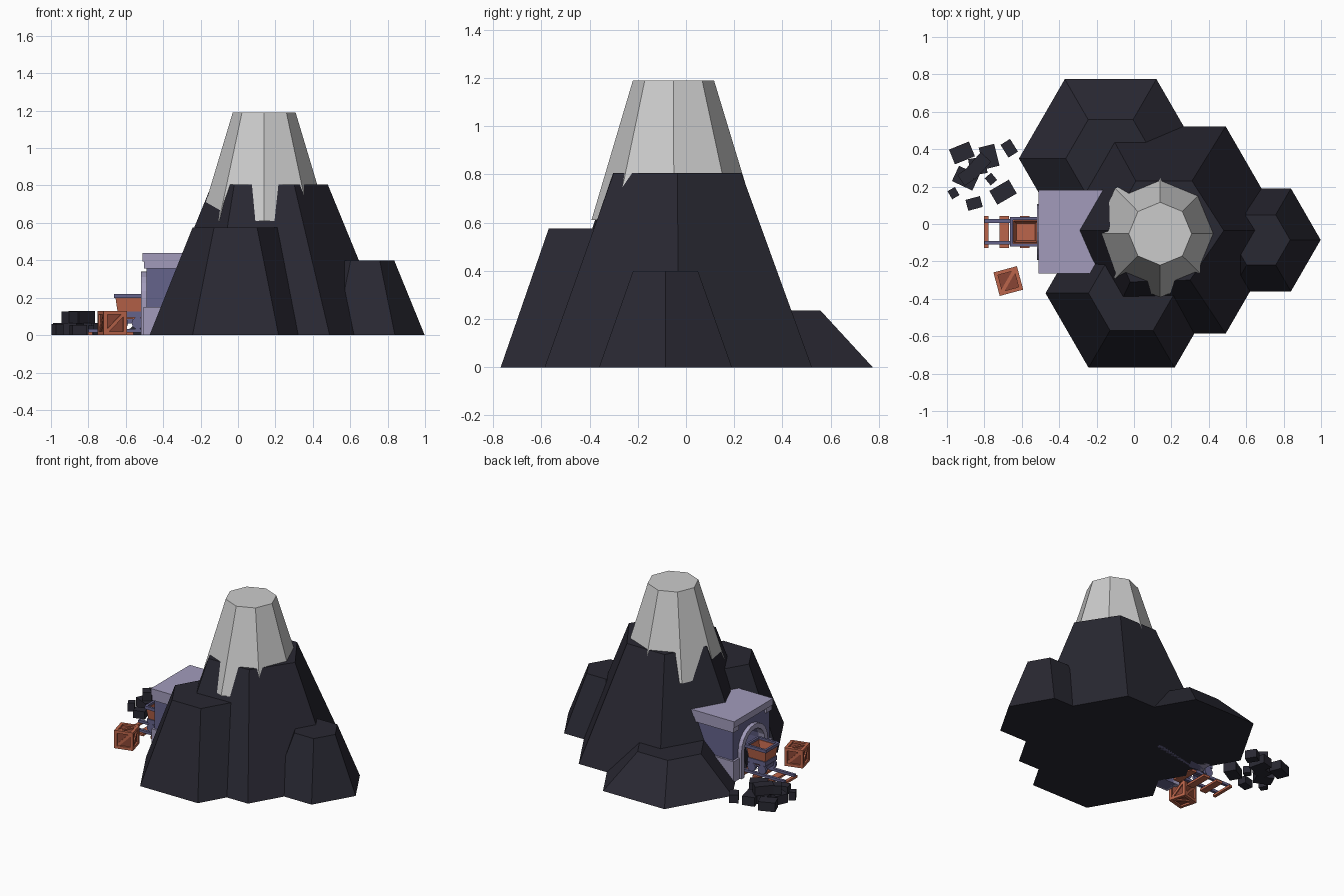
import bpy, bmesh
from math import sin, cos, pi, radians
from mathutils import Matrix, Vector

if "Cube" in bpy.data.objects:
    bpy.data.objects.remove(bpy.data.objects["Cube"])


def material(name, rgb):
    m = bpy.data.materials.new(name)
    m.diffuse_color = (*rgb, 1)
    m.use_nodes = True
    m.node_tree.nodes["Principled BSDF"].inputs["Base Color"].default_value = m.diffuse_color
    return m


ROCK = material("dark_rock", (0.022, 0.021, 0.032))
LILAC = material("light_stone", (0.36, 0.33, 0.50))
PURPLE = material("dark_stone", (0.13, 0.125, 0.26))
WOOD = material("wood", (0.50, 0.13, 0.07))
WOOD_DARK = material("wood_dark", (0.25, 0.06, 0.035))


def finish(name, bm, mat=None):
    bmesh.ops.recalc_face_normals(bm, faces=bm.faces)
    mesh = bpy.data.meshes.new(name)
    bm.to_mesh(mesh)
    bm.free()
    ob = bpy.data.objects.new(name, mesh)
    bpy.context.collection.objects.link(ob)
    if mat:
        mesh.materials.append(mat)
    return ob


def loft(name, lower, upper, mat=None):
    """Closed solid between two matching rings of points."""
    bm = bmesh.new()
    a = [bm.verts.new(p) for p in lower]
    b = [bm.verts.new(p) for p in upper]
    bm.faces.new(a)
    bm.faces.new(b)
    n = len(a)
    for i in range(n):
        j = (i + 1) % n
        bm.faces.new((a[i], a[j], b[j], b[i]))
    return finish(name, bm, mat)


def ring(x, y, z, r, sides):
    return [(x + r * cos(2 * pi * i / sides), y + r * sin(2 * pi * i / sides), z)
            for i in range(sides)]


def box(name, center, size, mat, turn=0.0, parent=None):
    bm = bmesh.new()
    bmesh.ops.create_cube(bm, size=1, matrix=Matrix.Diagonal((*size, 1)))
    ob = finish(name, bm, mat)
    ob.matrix_world = Matrix.Translation(center) @ Matrix.Rotation(radians(turn), 4, 'Z')
    return ob


def extrude_x(name, profile, x0, x1, mat):
    return loft(name, [(x0, y, z) for y, z in profile], [(x1, y, z) for y, z in profile], mat)


# main mountain: six sides, slightly uneven top
peak = [(0.48, -0.035), (0.31, 0.23), (0.01, 0.23), (-0.14, -0.035), (-0.02, -0.31), (0.30, -0.30)]
loft("main_mountain", ring(0.17, -0.032, 0, 0.64, 6), [(x, y, 0.805) for x, y in peak], ROCK)

# surrounding hills
for name, x, y, r0, r1, h in (("front_hill", -0.013, -0.37, 0.46, 0.23, 0.575),
                              ("back_hill", -0.125, 0.35, 0.49, 0.24, 0.235),
                              ("right_hill", 0.68, -0.085, 0.318, 0.155, 0.40)):
    loft(name, ring(x, y, 0, r0, 6), ring(x, y, h, r1, 6), ROCK)

# grey cap, breaking through the rock in a zigzag
loft("mountain_cap", ring(0.14, -0.05, 0.61, 0.342, 8), ring(0.14, -0.052, 1.19, 0.168, 8))

# mine entrance with an arched tunnel
CY, SPRING = -0.042, 0.19


def arch(r, n=10):
    return [(CY - r, 0)] + [(CY - r * cos(pi * i / n), SPRING + r * sin(pi * i / n))
                            for i in range(n + 1)] + [(CY + r, 0)]


hole = arch(0.115)
extrude_x("entrance_wall", [(-0.25, 0)] + hole + [(0.165, 0), (0.165, 0.40), (-0.25, 0.40)],
          -0.49, -0.08, PURPLE)
extrude_x("tunnel_arch", arch(0.15) + hole[::-1], -0.518, -0.47, LILAC)
box("entrance_roof", (-0.295, CY, 0.417), (0.43, 0.445, 0.046), LILAC)
for s in (-1, 1):
    box("entrance_plinth", (-0.30, CY + s * 0.186, 0.075), (0.41, 0.07, 0.15), LILAC)
    box("roof_bracket", (-0.30, CY + s * 0.187, 0.377), (0.405, 0.065, 0.04), LILAC)

# track
for x, w in ((-0.79, 0.022), (-0.693, 0.05), (-0.585, 0.05), (-0.47, 0.05)):
    box("track_sleeper", (x, CY, 0.008), (w, 0.17, 0.016), WOOD)
for s in (-1, 1):
    box("track_rail", (-0.60, CY + s * 0.058, 0.024), (0.40, 0.02, 0.018), PURPLE)


# mine cart: tapered open tub, metal bands, four wheels
def rect(hx, hy, z, x=-0.578):
    return [Vector((x + sx * hx, CY + sy * hy, z)) for sx, sy in ((-1, -1), (1, -1), (1, 1), (-1, 1))]


def tub(name, rings, mat, closed=False):
    bm = bmesh.new()
    loops = [[bm.verts.new(p) for p in r] for r in rings]
    pairs = list(zip(loops, loops[1:]))
    if closed:
        pairs.append((loops[-1], loops[0]))
    else:
        bm.faces.new(loops[0])
        bm.faces.new(loops[-1])
    for a, b in pairs:
        for i in range(4):
            j = (i + 1) % 4
            bm.faces.new((a[i], a[j], b[j], b[i]))
    return finish(name, bm, mat)


tub("cart_tub", [rect(0.06, 0.055, 0.085), rect(0.078, 0.07, 0.205),
                 rect(0.066, 0.058, 0.205), rect(0.05, 0.045, 0.12)], WOOD)
for name, z0, z1, grow in (("cart_rim", 0.198, 0.22, 0.018), ("cart_band", 0.095, 0.125, 0.005)):
    outer, inner = 0.06 + grow + 0.007, 0.055 + grow + 0.006
    tub(name, [rect(outer, inner, z0), rect(outer, inner, z1),
               rect(outer - 0.016, inner - 0.016, z1), rect(outer - 0.016, inner - 0.016, z0)],
    PURPLE, closed=True)
box("cart_chassis", (-0.578, CY, 0.075), (0.13, 0.075, 0.025), PURPLE)
for sx in (-1, 1):
    for sy in (-1, 1):
        x, y = -0.578 + sx * 0.042, CY + sy * 0.055
        circle = [(x + 0.033 * cos(pi * i / 5), 0.064 + 0.033 * sin(pi * i / 5)) for i in range(10)]
        loft("cart_wheel", [(a, y - 0.01, b) for a, b in circle],
             [(a, y + 0.01, b) for a, b in circle], PURPLE)

# crate: recessed panels, frame bars along all edges, diagonal braces
S, BAR = 0.13, 0.02
place = Matrix.Translation((-0.672, -0.305, S / 2)) @ Matrix.Rotation(radians(15), 4, 'Z')


def crate_box(name, center, size, mat, rot=Matrix.Identity(4)):
    ob = box(name, (0, 0, 0), size, mat)
    ob.matrix_world = place @ rot @ Matrix.Translation(center)


crate_box("crate_panels", (0, 0, 0), (S - 0.024,) * 3, WOOD_DARK)
e = (S - BAR) / 2
for axis in range(3):
    for a in (-e, e):
        for b in (-e, e):
            c, size = [a, b], [BAR, BAR]
            c.insert(axis, 0)
            size.insert(axis, S)
            crate_box("crate_bar", c, size, WOOD)
turns = [Matrix.Rotation(i * pi / 2, 4, 'Z') @ Matrix.Rotation(pi / 2, 4, 'X') for i in range(4)]
for t in turns + [Matrix.Identity(4), Matrix.Rotation(pi, 4, 'X')]:
    crate_box("crate_brace", (0, 0, S / 2 - 0.009), (0.13, 0.018, 0.01), WOOD,
              t @ Matrix.Rotation(pi / 4, 4, 'Z'))

# heap of rock lumps: x, y, base height, length, width, height, turn
lumps = ((-0.92, 0.38, 0, 0.115, 0.085, 0.065, 22), (-0.775, 0.36, 0, 0.085, 0.12, 0.065, 14),
         (-0.835, 0.31, 0.065, 0.13, 0.075, 0.065, 48), (-0.90, 0.245, 0, 0.12, 0.09, 0.065, -25),
         (-0.70, 0.17, 0, 0.12, 0.085, 0.065, 30), (-0.855, 0.11, 0, 0.08, 0.06, 0.055, 15),
         (-0.965, 0.165, 0, 0.045, 0.05, 0.06, 30), (-0.667, 0.405, 0, 0.06, 0.08, 0.06, 32),
         (-0.765, 0.24, 0, 0.045, 0.05, 0.05, 40), (-0.835, 0.31, 0, 0.09, 0.09, 0.065, 10),
         (-0.90, 0.25, 0.065, 0.06, 0.07, 0.06, 35))
for x, y, z, l, w, h, t in lumps:
    box("rock_lump", (x, y, z + h / 2), (l, w, h), ROCK, t)
